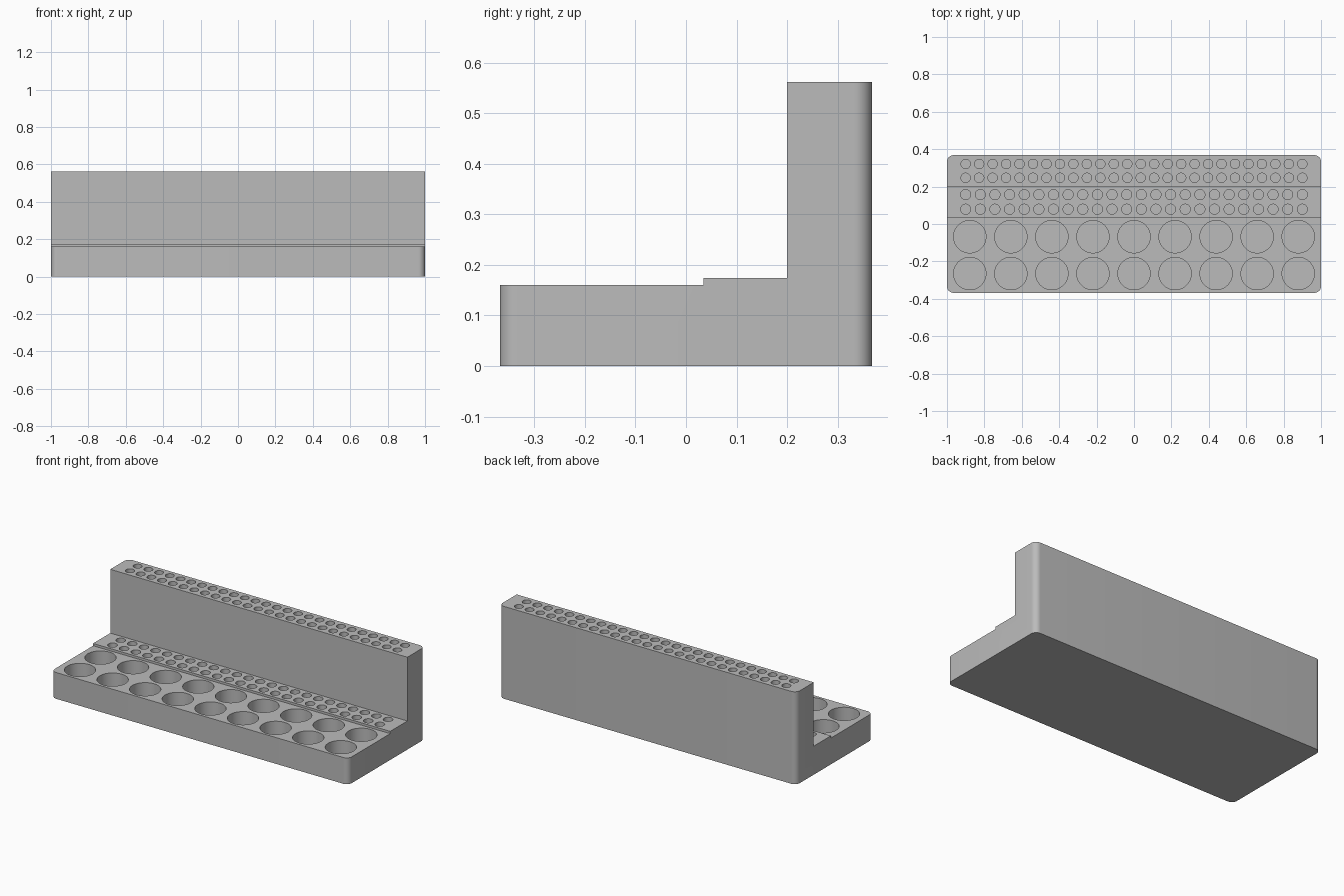
import bpy, bmesh
from mathutils import Matrix

cube = bpy.data.objects.get("Cube")
if cube:
    bpy.data.objects.remove(cube, do_unlink=True)

mat = bpy.data.materials.new("plain grey")
mat.use_nodes = True
grey = (0.5, 0.5, 0.5, 1)
mat.diffuse_color = grey
mat.node_tree.nodes["Principled BSDF"].inputs["Base Color"].default_value = grey

HALF_Y, RADIUS = 0.368, 0.035
LOW, MID, HIGH = 0.16, 0.174, 0.562


def make_object(name, bm):
    bmesh.ops.recalc_face_normals(bm, faces=bm.faces)
    mesh = bpy.data.meshes.new(name)
    bm.to_mesh(mesh)
    bm.free()
    mesh.materials.append(mat)
    obj = bpy.data.objects.new(name, mesh)
    bpy.context.collection.objects.link(obj)
    return obj


# Stepped body: side profile extruded along x, outer upright corners rounded
profile = [(-HALF_Y, 0), (HALF_Y, 0), (HALF_Y, HIGH), (0.2, HIGH),
           (0.2, MID), (0.035, MID), (0.035, LOW), (-HALF_Y, LOW)]
bm = bmesh.new()
side = bm.faces.new([bm.verts.new((-1, y, z)) for y, z in profile])
new = bmesh.ops.extrude_face_region(bm, geom=[side])["geom"]
bmesh.ops.translate(bm, vec=(2, 0, 0),
                    verts=[v for v in new if isinstance(v, bmesh.types.BMVert)])
corners = [e for e in bm.edges
           if all(abs(v.co.y) > HALF_Y - 0.001 for v in e.verts)
           and abs(e.verts[0].co.z - e.verts[1].co.z) > 0.1]
bmesh.ops.bevel(bm, geom=corners, offset=RADIUS, segments=10, profile=0.5,
                affect='EDGES')
body = make_object("stepped_holder", bm)

# Hole cutters: rows, count, end x, radius, top height, floor height, sides
hole_sets = [
    ((-0.265, -0.068), 9, 0.878, 0.0865, LOW, 0.03, 48),
    ((0.079, 0.157), 24, 0.9, 0.027, MID, 0.03, 32),
    ((0.247, 0.321), 26, 0.9, 0.025, HIGH, 0.2, 32),
]
bm = bmesh.new()
for rows, count, end, radius, top, floor, sides in hole_sets:
    height = top + 0.02 - floor
    for y in rows:
        for i in range(count):
            x = -end + 2 * end * i / (count - 1)
            bmesh.ops.create_cone(
                bm, cap_ends=True, segments=sides, radius1=radius,
                radius2=radius, depth=height,
                matrix=Matrix.Translation((x, y, floor + height / 2)))
cutter = make_object("hole_cutter", bm)
cutter.hide_render = True

# Cut the holes and bake the result
mod = body.modifiers.new("holes", 'BOOLEAN')
mod.operation = 'DIFFERENCE'
mod.solver = 'EXACT'
mod.object = cutter
bpy.ops.object.select_all(action='DESELECT')
bpy.context.view_layer.objects.active = body
body.select_set(True)
bpy.ops.object.modifier_apply(modifier=mod.name)
bpy.data.objects.remove(cutter, do_unlink=True)
bpy.ops.object.shade_smooth_by_angle()
